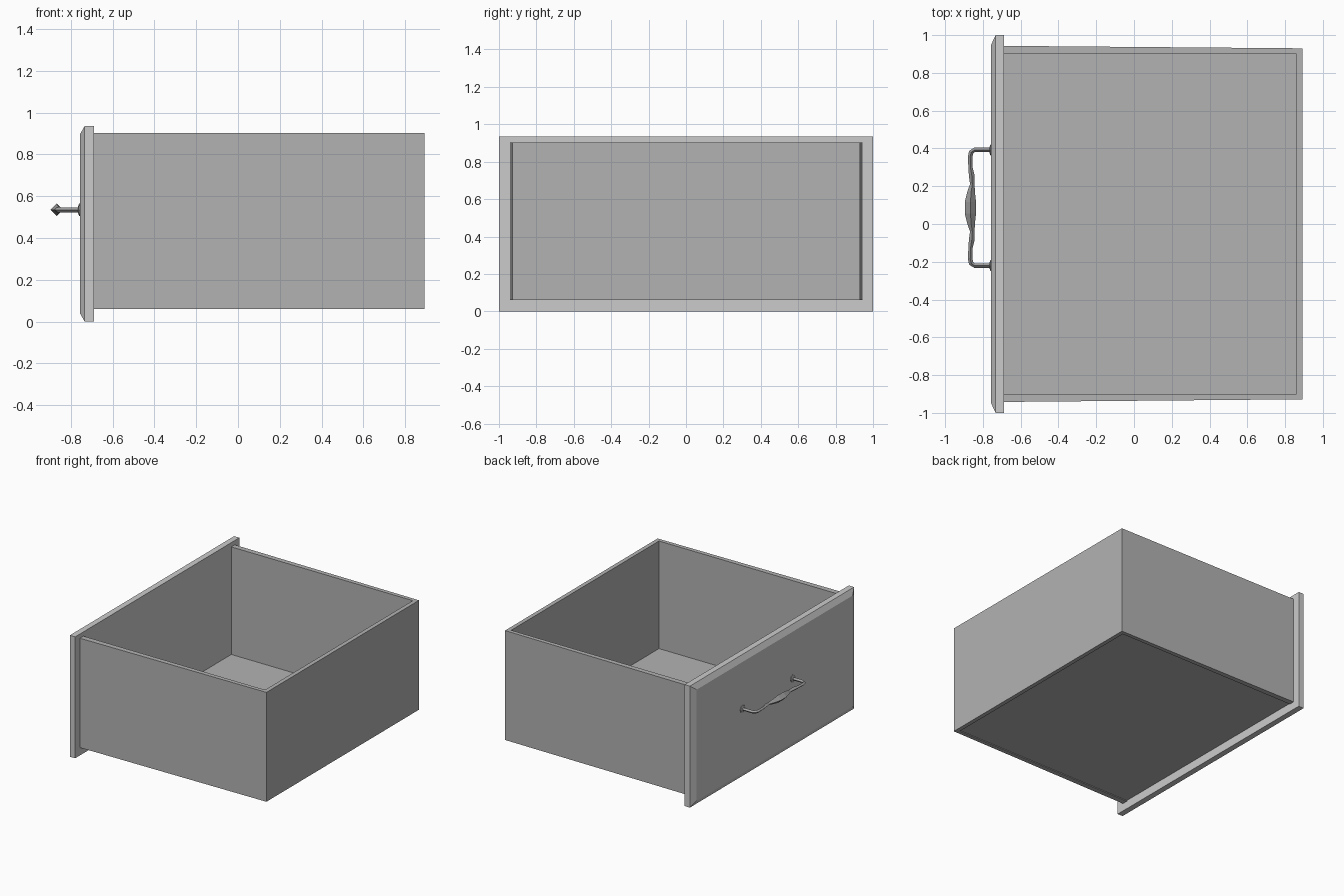
import bpy, bmesh, math
from mathutils import Vector

if "Cube" in bpy.data.objects:
    bpy.data.objects.remove(bpy.data.objects["Cube"])


def material(name, v):
    mat = bpy.data.materials.new(name)
    mat.diffuse_color = (v, v, v, 1)
    mat.use_nodes = True
    mat.node_tree.nodes["Principled BSDF"].inputs["Base Color"].default_value = mat.diffuse_color
    return mat


BOX = material("box_grey", 0.45)
METAL = material("handle_grey", 0.35)


def make_object(name, bm, mat):
    bmesh.ops.recalc_face_normals(bm, faces=bm.faces[:])
    mesh = bpy.data.meshes.new(name)
    bm.to_mesh(mesh)
    bm.free()
    if mat:
        mesh.materials.append(mat)
    obj = bpy.data.objects.new(name, mesh)
    bpy.context.collection.objects.link(obj)
    return obj


def loft(name, rings, mat=None):
    """Skin a list of closed rings and cap both ends."""
    bm = bmesh.new()
    loops = [[bm.verts.new(p) for p in ring] for ring in rings]
    n = len(loops[0])
    for a, b in zip(loops, loops[1:]):
        for i in range(n):
            j = (i + 1) % n
            bm.faces.new((a[i], a[j], b[j], b[i]))
    bm.faces.new(loops[0])
    bm.faces.new(loops[-1])
    return make_object(name, bm, mat)


def panel_ring(x, inset):
    y, z0, z1 = 1 - inset, inset * 0.8, 0.936 - inset * 0.8
    return [(x, -y, z0), (x, y, z0), (x, y, z1), (x, -y, z1)]


# Front panel with chamfered outer face
loft("front_panel", [panel_ring(-0.688, 0), panel_ring(-0.733, 0), panel_ring(-0.756, 0.05)])

# Side and back walls: one U-shaped outline, slightly narrower at the back
outline = [(-0.69, -0.942), (0.892, -0.928), (0.892, 0.93), (-0.69, 0.943),
           (-0.69, 0.901), (0.86, 0.901), (0.86, -0.899), (-0.69, -0.899)]
loft("drawer_walls", [[(x, y, z) for x, y in outline] for z in (0.06, 0.903)], BOX)

# Thin floor, slightly recessed from below
floor = [(-0.69, -0.899), (0.86, -0.899), (0.86, 0.901), (-0.69, 0.901)]
loft("drawer_floor", [[(x, y, z) for x, y in floor] for z in (0.066, 0.074)], BOX)

# Handle: faceted bar swept along a mirrored path of (x, y offset, radius)
HY, HZ, SIDES = 0.086, 0.535, 4
half = [(-0.757, 0.306, 0.012), (-0.845, 0.306, 0.012), (-0.862, 0.294, 0.013),
        (-0.867, 0.272, 0.012), (-0.866, 0.215, 0.011), (-0.859, 0.170, 0.015),
        (-0.856, 0.125, 0.012), (-0.862, 0.085, 0.020), (-0.866, 0.030, 0.030)]
path = half + [(x, -y, r) for x, y, r in reversed(half)]
rings = []
for i, (x, y, r) in enumerate(path):
    p, q = path[max(i - 1, 0)], path[min(i + 1, len(path) - 1)]
    t = Vector((q[0] - p[0], q[1] - p[1], 0)).normalized()
    side, up = Vector((-t.y, t.x, 0)), Vector((0, 0, 1))
    centre = Vector((x, HY + y, HZ))
    rings.append([centre + r * (math.cos(a) * side + math.sin(a) * up)
                  for a in (2 * math.pi * k / SIDES for k in range(SIDES))])
loft("handle_bar", rings, METAL)

# Handle mounting plates
for label, y in (("left", 0.306), ("right", -0.306)):
    loft("handle_plate_" + label,
         [[(x, HY + y + r * math.cos(a), HZ + r * math.sin(a))
           for a in (2 * math.pi * k / 8 for k in range(8))]
          for x, r in ((-0.755, 0.029), (-0.760, 0.029), (-0.765, 0.014))], METAL)
